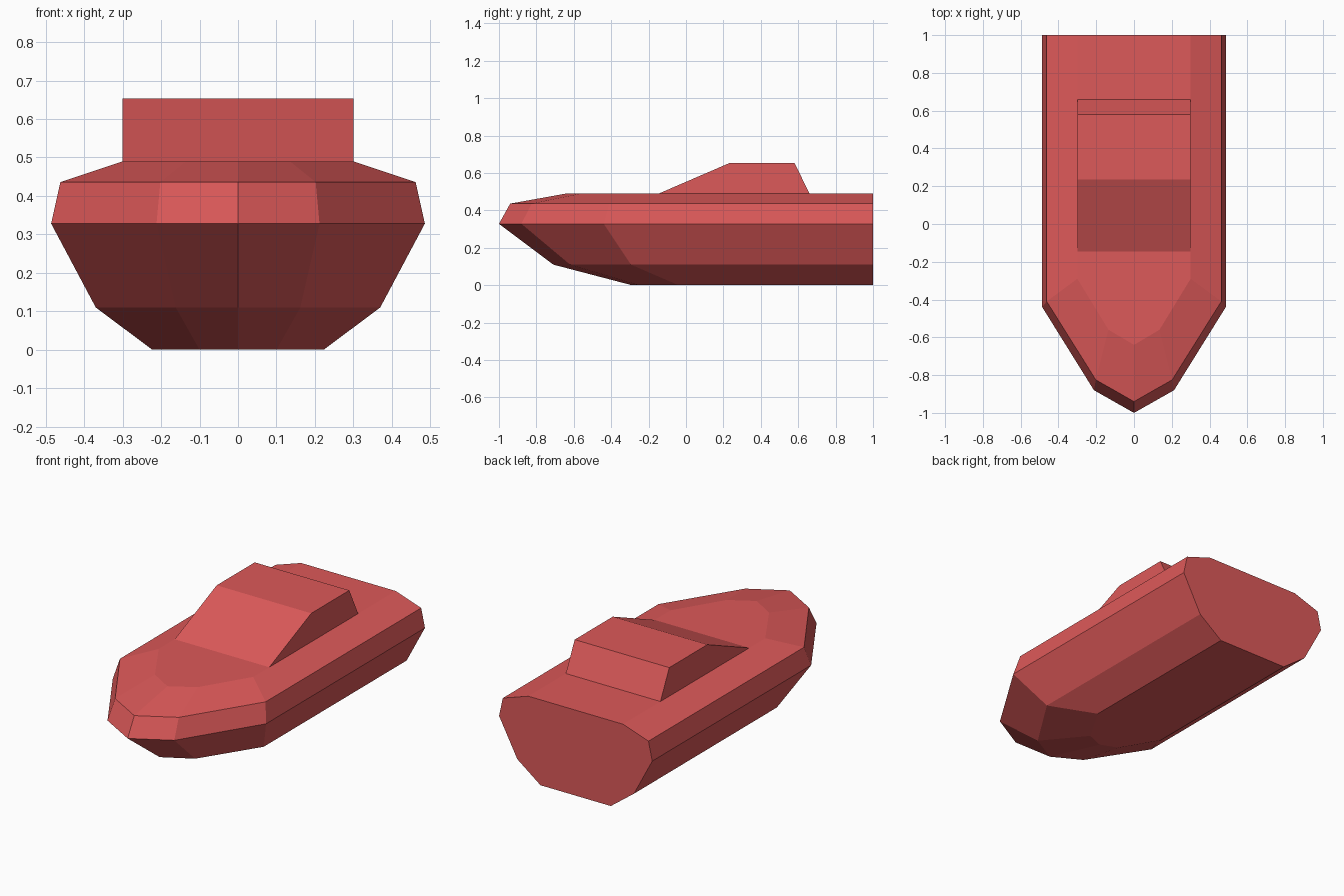
import bpy, bmesh

if "Cube" in bpy.data.objects:
    bpy.data.objects.remove(bpy.data.objects["Cube"])

red = bpy.data.materials.new("red_paint")
red.diffuse_color = (0.72, 0.1, 0.1, 1)
red.use_nodes = True
red.node_tree.nodes["Principled BSDF"].inputs["Base Color"].default_value = red.diffuse_color


def finish(bm, name):
    bmesh.ops.recalc_face_normals(bm, faces=bm.faces)
    mesh = bpy.data.meshes.new(name)
    bm.to_mesh(mesh)
    bm.free()
    mesh.materials.append(red)
    obj = bpy.data.objects.new(name, mesh)
    bpy.context.collection.objects.link(obj)
    return obj


# Hull: waterlines from keel to deck
# (z, half width, shoulder y, bow chine x, bow chine y, bow tip y)
waterlines = [
    (0.00, 0.223, -0.04, 0.10, -0.25, -0.29),
    (0.11, 0.37, -0.295, 0.162, -0.62, -0.71),
    (0.328, 0.486, -0.44, 0.212, -0.88, -1.00),
    (0.436, 0.462, -0.41, 0.202, -0.825, -0.94),
    (0.49, 0.30, -0.29, 0.135, -0.56, -0.64),
]
bm = bmesh.new()
rings = []
for z, w, ys, xc, yc, yb in waterlines:
    side = [(w, 1.0), (w, ys), (xc, yc)]
    outline = side + [(0, yb)] + [(-x, y) for x, y in reversed(side)]
    rings.append([bm.verts.new((x, y, z)) for x, y in outline])

# Hull sides
for low, high in zip(rings, rings[1:]):
    for i in range(len(low) - 1):
        bm.faces.new((low[i], low[i + 1], high[i + 1], high[i]))

# Bottom, deck and flat stern
bm.faces.new(rings[0])
bm.faces.new(rings[-1])
bm.faces.new([r[0] for r in rings] + [r[-1] for r in reversed(rings)])
finish(bm, "hull")

# Cabin: side profile extruded across the deck, open underneath
profile = [(-0.145, 0.49), (0.235, 0.654), (0.58, 0.654), (0.66, 0.49)]
bm = bmesh.new()
left, right = [[bm.verts.new((x, y, z)) for y, z in profile] for x in (-0.3, 0.3)]
bm.faces.new(left)
bm.faces.new(right)
for i in range(len(profile) - 1):
    bm.faces.new((left[i], left[i + 1], right[i + 1], right[i]))
finish(bm, "cabin")
